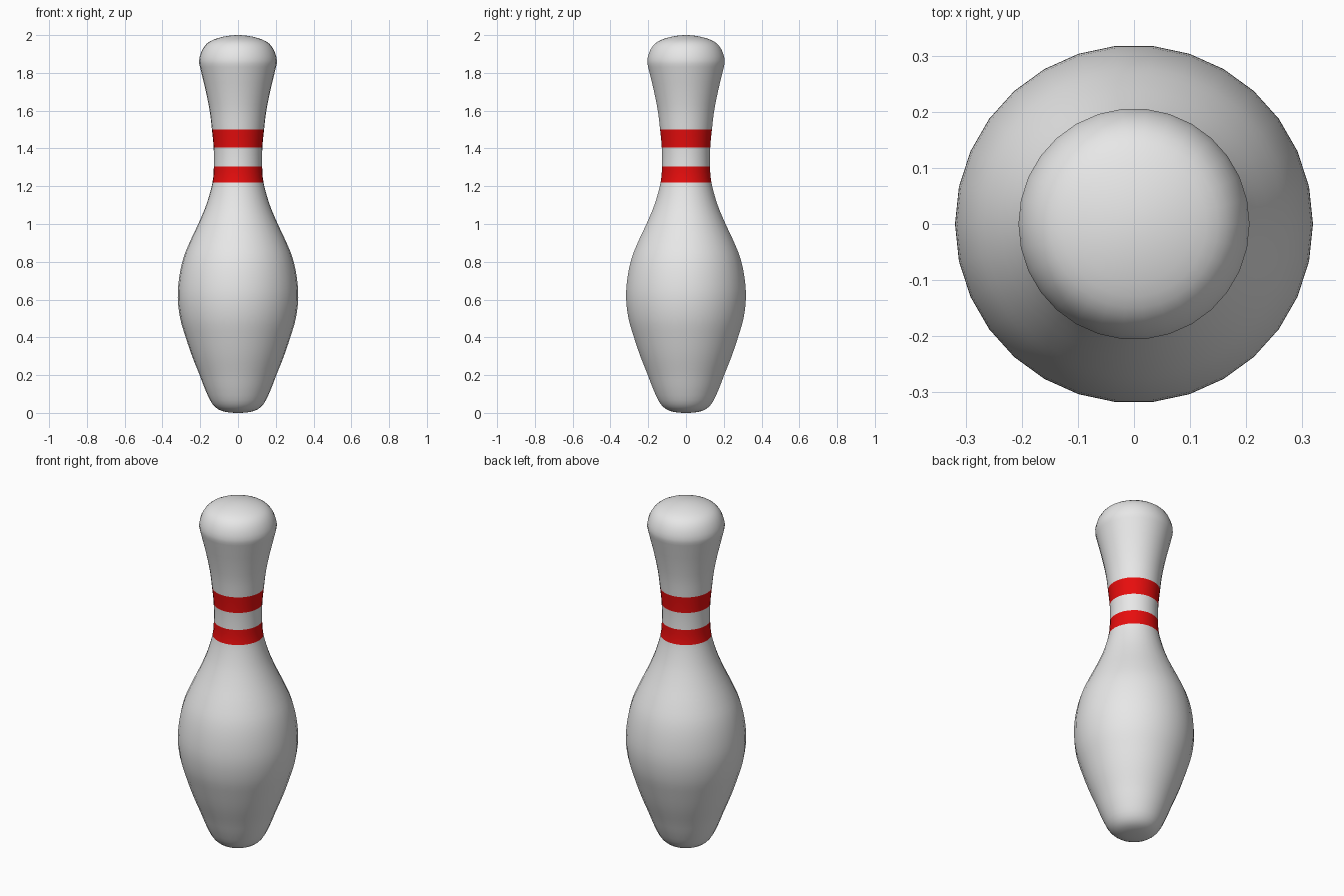
import bpy, bmesh, math

if "Cube" in bpy.data.objects:
    bpy.data.objects.remove(bpy.data.objects["Cube"])

SIDES = 30
SUB = 3
STRIPES = [(1.22, 1.305), (1.405, 1.50)]

# Lathe profile: radius, height
PROFILE = [(0, 0), (0.085, 0.01), (0.135, 0.047), (0.172, 0.12), (0.203, 0.2),
           (0.243, 0.3), (0.277, 0.4), (0.306, 0.5), (0.319, 0.61), (0.311, 0.72),
           (0.289, 0.82), (0.253, 0.91), (0.206, 1.01), (0.165, 1.11), (0.135, 1.22),
           (0.128, 1.305), (0.129, 1.405), (0.138, 1.50), (0.150, 1.6), (0.172, 1.71),
           (0.196, 1.81), (0.206, 1.865), (0.188, 1.925), (0.15, 1.966),
           (0.08, 1.991), (0, 2.0)]


def material(name, rgb):
    m = bpy.data.materials.new(name)
    m.diffuse_color = (*rgb, 1)
    m.use_nodes = True
    m.node_tree.nodes["Principled BSDF"].inputs["Base Color"].default_value = m.diffuse_color
    return m


def smooth_curve(pts, n):
    """Catmull-Rom through the points, mirrored over the axis at both ends."""
    p = [(-pts[1][0], pts[1][1])] + pts + [(-pts[-2][0], pts[-2][1])]
    out = []
    for a, b, c, d in zip(p, p[1:], p[2:], p[3:]):
        for i in range(n):
            t = i / n
            out.append(tuple(0.5 * (2 * b[k] + (c[k] - a[k]) * t
                       + (2 * a[k] - 5 * b[k] + 4 * c[k] - d[k]) * t * t
                       + (3 * b[k] - a[k] - 3 * c[k] + d[k]) * t ** 3) for k in (0, 1)))
    return out + [pts[-1]]


# Pin body: rings joined by quads, closed by fans at the poles
curve = smooth_curve(PROFILE, SUB)
bm = bmesh.new()
bottom = bm.verts.new((0, 0, 0))
top = bm.verts.new((0, 0, 2))
rings = []
for r, z in curve[1:-1]:
    rings.append([bm.verts.new((r * math.cos(math.tau * i / SIDES),
                                r * math.sin(math.tau * i / SIDES), max(z, 0)))
                  for i in range(SIDES)])
for i in range(SIDES):
    j = (i + 1) % SIDES
    bm.faces.new((bottom, rings[0][j], rings[0][i]))
    bm.faces.new((top, rings[-1][i], rings[-1][j]))
    for lo, hi in zip(rings, rings[1:]):
        bm.faces.new((lo[i], lo[j], hi[j], hi[i]))

# Red neck stripes chosen by height
for f in bm.faces:
    f.smooth = True
    z = f.calc_center_median().z
    f.material_index = int(any(a < z < b for a, b in STRIPES))
bmesh.ops.recalc_face_normals(bm, faces=bm.faces)

mesh = bpy.data.meshes.new("pin")
bm.to_mesh(mesh)
bm.free()
mesh.materials.append(material("white", (0.8, 0.8, 0.8)))
mesh.materials.append(material("red", (0.8, 0.004, 0.004)))
pin = bpy.data.objects.new("bowling_pin", mesh)
bpy.context.collection.objects.link(pin)
